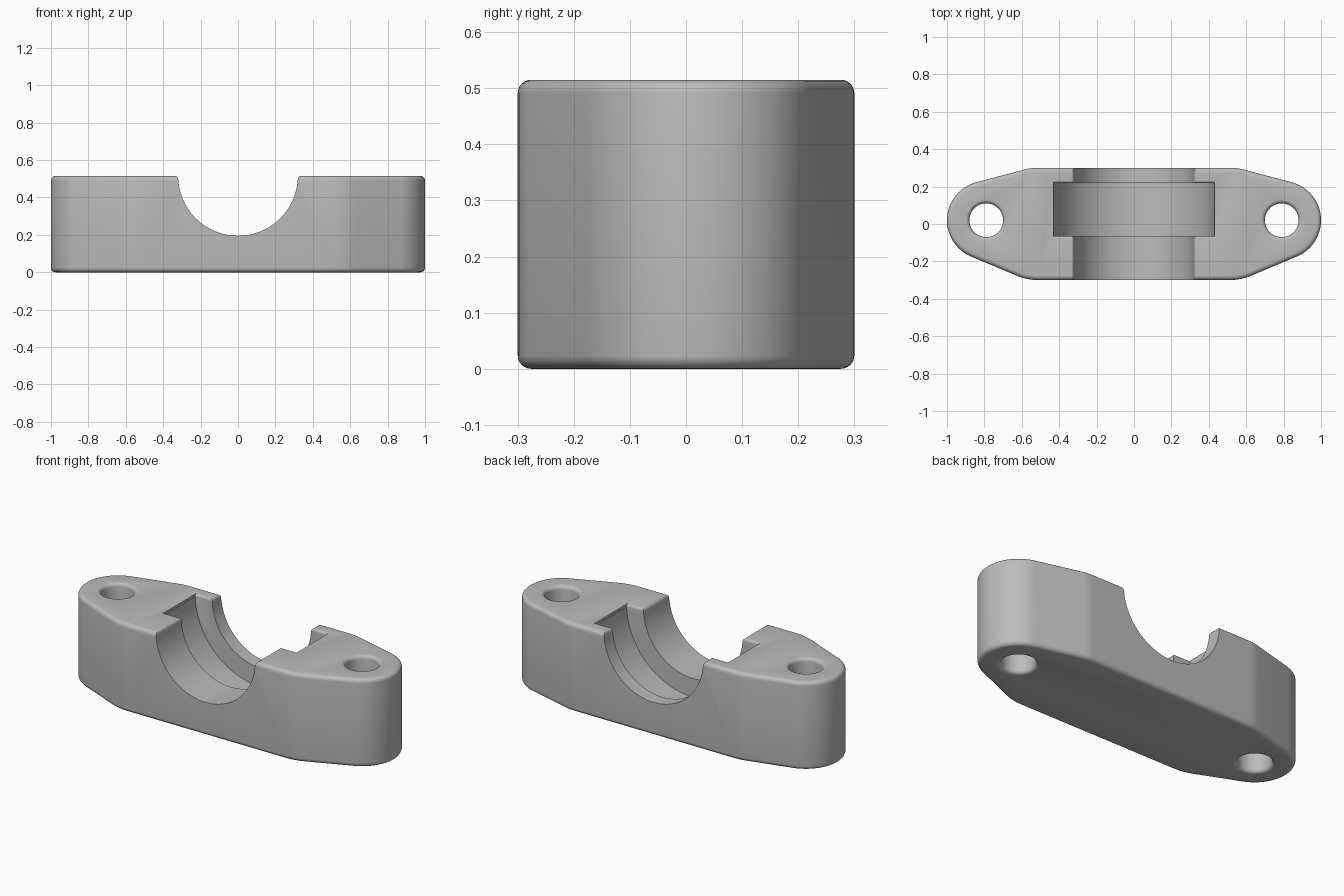
import bpy, bmesh, math
from mathutils import Vector

default = bpy.data.objects.get("Cube")
if default:
    bpy.data.objects.remove(default, do_unlink=True)

HEIGHT = 0.515
FILLET = 0.024
BORE_R, GROOVE_R = 0.32, 0.43
GROOVE_Y = (-0.065, 0.218)
HOLE_X, HOLE_Y, HOLE_R = 0.79, 0.02, 0.09
EPS = 0.0005


def arc(cx, cy, r, start, end, steps):
    """Points on a circular arc, angles in degrees."""
    angles = [math.radians(start + (end - start) * i / steps) for i in range(steps + 1)]
    return [(cx + r * math.cos(a), cy + r * math.sin(a)) for a in angles]


def loft(name, rings):
    """Solid skinned through closed rings of equal length, capped at both ends."""
    bm = bmesh.new()
    loops = [[bm.verts.new(p) for p in ring] for ring in rings]
    n = len(loops[0])
    for a, b in zip(loops, loops[1:]):
        for i in range(n):
            j = (i + 1) % n
            bm.faces.new((a[i], a[j], b[j], b[i]))
    bm.faces.new(loops[0][::-1])
    bm.faces.new(loops[-1])
    bmesh.ops.recalc_face_normals(bm, faces=bm.faces)
    mesh = bpy.data.meshes.new(name)
    bm.to_mesh(mesh)
    bm.free()
    obj = bpy.data.objects.new(name, mesh)
    bpy.context.collection.objects.link(obj)
    return obj


def outline(inset):
    """Tapered clamp outline: long middle with rounded ears, offset inward."""
    right = arc(0.51, 0.0, 0.3 - inset, -90, -67.2, 6)
    right += arc(HOLE_X, HOLE_Y, 0.21 - inset, -67.2, 75.2, 32)
    right += arc(0.52, 0.05, 0.25 - inset, 75.2, 90, 5)
    return right + [(-x, y) for x, y in reversed(right)]


def clamp_body():
    # Rounded bottom and top rims
    quarter = [math.radians(90 * i / 6) for i in range(7)]
    levels = [(FILLET * (1 - math.sin(a)), FILLET * (1 - math.cos(a))) for a in quarter]
    levels += [(inset, HEIGHT - z) for inset, z in reversed(levels)]
    return loft("clamp_body", [[(x, y, z) for x, y in outline(d)] for d, z in levels])


def flare(x, f):
    """Rounded lip opening outward at the top face."""
    return arc(x + f, HEIGHT - f + EPS, f, 180, 90, 5)


def bore_cutter():
    f = 0.018
    dip = math.degrees(math.asin(f / BORE_R))
    lip = flare(BORE_R, f)
    section = arc(0, HEIGHT, BORE_R, 180 + dip + 3, 360 - dip - 3, 48) + lip
    section += [(lip[-1][0], 0.8), (-lip[-1][0], 0.8)]
    section += [(-x, z) for x, z in reversed(lip)]
    return loft("bore_cutter", [[(x, y, z) for x, z in section] for y in (-0.5, 0.5)])


def groove_cutter():
    section = arc(0, HEIGHT, GROOVE_R, 184, 356, 56) + [(GROOVE_R, 0.8), (-GROOVE_R, 0.8)]
    return loft("groove_cutter", [[(x, y, z) for x, z in section] for y in GROOVE_Y])


def groove_lip_cutter():
    # Rounds the top edges of the two groove shoulders
    mid, half = sum(GROOVE_Y) / 2, (GROOVE_Y[1] - GROOVE_Y[0]) / 2
    side = flare(half, 0.015)
    side.append((side[-1][0], 0.8))
    section = side + [(-y, z) for y, z in reversed(side)]
    return loft("groove_lip_cutter", [[(x, mid + y, z) for y, z in section]
                                      for x in (-GROOVE_R - 0.001, GROOVE_R + 0.001)])


def hole_cutter(side):
    # Bolt hole with rounded mouths on both faces
    top = flare(HOLE_R, 0.022)
    profile = top + [(top[-1][0], 0.8)]
    profile = [(r, HEIGHT - z) for r, z in reversed(profile)] + profile
    return loft("hole_cutter", [[(x, y, z) for x, y in arc(side * HOLE_X, HOLE_Y, r, 0, 352.5, 47)]
                                for r, z in profile])


def cut(obj, cutter):
    mod = obj.modifiers.new("cut", 'BOOLEAN')
    mod.operation = 'DIFFERENCE'
    mod.solver = 'EXACT'
    mod.object = cutter
    bpy.context.view_layer.update()
    graph = bpy.context.evaluated_depsgraph_get()
    mesh = bpy.data.meshes.new_from_object(obj.evaluated_get(graph))
    obj.modifiers.clear()
    obj.data = mesh
    bpy.data.objects.remove(cutter, do_unlink=True)


body = clamp_body()
for cutter in (bore_cutter(), groove_cutter(), groove_lip_cutter(), hole_cutter(1), hole_cutter(-1)):
    cut(body, cutter)
body.data.name = "clamp_body"

# Plain grey finish
grey = bpy.data.materials.new("plain_grey")
colour = (0.5, 0.5, 0.5, 1)
grey.use_nodes = True
grey.diffuse_color = colour
grey.node_tree.nodes["Principled BSDF"].inputs["Base Color"].default_value = colour
body.data.materials.clear()
body.data.materials.append(grey)

bpy.ops.object.select_all(action='DESELECT')
body.select_set(True)
bpy.context.view_layer.objects.active = body
bpy.ops.object.shade_smooth_by_angle(angle=math.radians(30))
